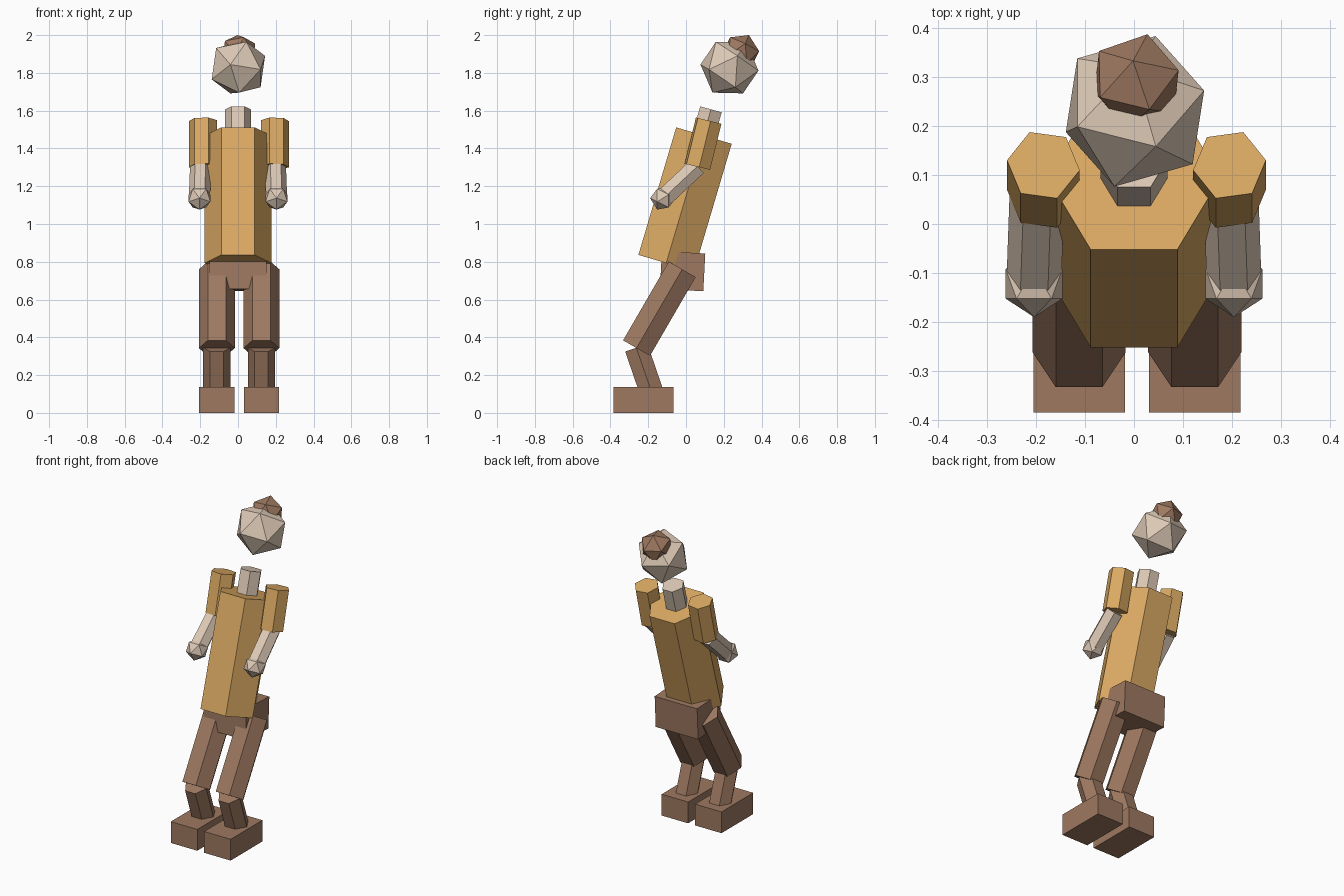
import bpy, bmesh
from math import cos, sin, pi, radians
from mathutils import Vector, Matrix

cube = bpy.data.objects.get("Cube")
if cube:
    bpy.data.objects.remove(cube, do_unlink=True)


def material(name, rgb):
    m = bpy.data.materials.new(name)
    m.use_nodes = True
    m.diffuse_color = (*rgb, 1)
    bsdf = next(n for n in m.node_tree.nodes if n.type == 'BSDF_PRINCIPLED')
    bsdf.inputs["Base Color"].default_value = (*rgb, 1)
    return m


GOLD = material("gold_cloth", (0.71, 0.40, 0.125))
SKIN = material("pale_skin", (0.73, 0.59, 0.47))
BROWN = material("brown_leather", (0.34, 0.19, 0.118))


def finish(name, bm, mat):
    bmesh.ops.recalc_face_normals(bm, faces=bm.faces)
    mesh = bpy.data.meshes.new(name)
    bm.to_mesh(mesh)
    bm.free()
    mesh.materials.append(mat)
    obj = bpy.data.objects.new(name, mesh)
    bpy.context.collection.objects.link(obj)
    return obj


def hex_prism(name, bottom, top, radius, mat, spin=0):
    """Six-sided prism from bottom to top, with two corners along x."""
    bottom, top = Vector(bottom), Vector(top)
    z = (top - bottom).normalized()
    y = z.cross(Vector((1, 0, 0))).normalized()
    x = y.cross(z)
    bm = bmesh.new()
    ring = []
    for i in range(6):
        a = i * pi / 3 + radians(spin)
        ring.append(bm.verts.new(bottom + radius * (cos(a) * x + sin(a) * y)))
    base = bm.faces.new(ring)
    ext = bmesh.ops.extrude_face_region(bm, geom=[base], use_keep_orig=True)
    moved = [g for g in ext["geom"] if isinstance(g, bmesh.types.BMVert)]
    bmesh.ops.translate(bm, verts=moved, vec=top - bottom)
    return finish(name, bm, mat)


def box(name, centre, size, mat, tilt=0):
    bm = bmesh.new()
    bmesh.ops.create_cube(bm, size=1, matrix=Matrix.Translation(centre)
                          @ Matrix.Rotation(radians(tilt), 4, 'X')
                          @ Matrix.Diagonal((*size, 1)))
    return finish(name, bm, mat)


def frame(a, b):
    """Rotation whose first two axes span a and b, centred on a."""
    a = Vector(a).normalized()
    c = a.cross(Vector(b)).normalized()
    return Matrix((a, c.cross(a), c)).transposed()


def icosahedron(name, centre, radius, corner, neighbour, mat):
    """Twenty-sided ball with one edge aimed along two directions."""
    bm = bmesh.new()
    bmesh.ops.create_icosphere(bm, subdivisions=1, radius=radius)
    v = min(bm.verts, key=lambda p: p.co.z)
    w = v.link_edges[0].other_vert(v)
    turn = frame(corner, neighbour) @ frame(v.co, w.co).transposed()
    bm.transform(Matrix.Translation(centre) @ turn.to_4x4())
    return finish(name, bm, mat)


# Trunk, neck and hips
hex_prism("torso", (0, -0.105, 0.793), (0, 0.095, 1.468), 0.177, GOLD)
hex_prism("neck", (0, 0.08, 1.42), (0, 0.132, 1.607), 0.068, SKIN)
box("hips", (0, -0.018, 0.75), (0.30, 0.23, 0.20), BROWN, tilt=-3)

# Head and hair bun
icosahedron("head", (0.002, 0.23, 1.828), 0.16,
            (0.143, 0.043, 0.063), (0.045, 0.155, -0.015), SKIN)
icosahedron("hair_bun", (0.005, 0.29, 1.91), 0.1,
            (-0.007, 0.043, 0.09), (0.023, 0.095, 0), BROWN)

# Arms and legs, one pass for each side
for side, s in (("left", 1), ("right", -1)):
    arm = s * 0.19 + 0.005
    hand = s * 0.204
    hex_prism(side + "_upper_arm", (arm, 0.06, 1.303), (arm, 0.12, 1.547),
              0.075, GOLD, spin=s * 8)
    hex_prism(side + "_forearm", (hand, -0.11, 1.145), (s * 0.198, 0.06, 1.305),
              0.056, SKIN)
    icosahedron(side + "_hand", (hand, -0.122, 1.137), 0.068,
                (0, -1, 0), (0, -0.447, -0.894), SKIN)

    leg = s * 0.118 + 0.006
    hex_prism(side + "_thigh", (leg, -0.262, 0.343), (leg, -0.02, 0.76),
              0.095, BROWN)
    hex_prism(side + "_shin", (leg, -0.165, 0.06), (leg, -0.263, 0.345),
              0.072, BROWN)
    box(side + "_foot", (leg, -0.225, 0.068), (0.187, 0.32, 0.136), BROWN)
